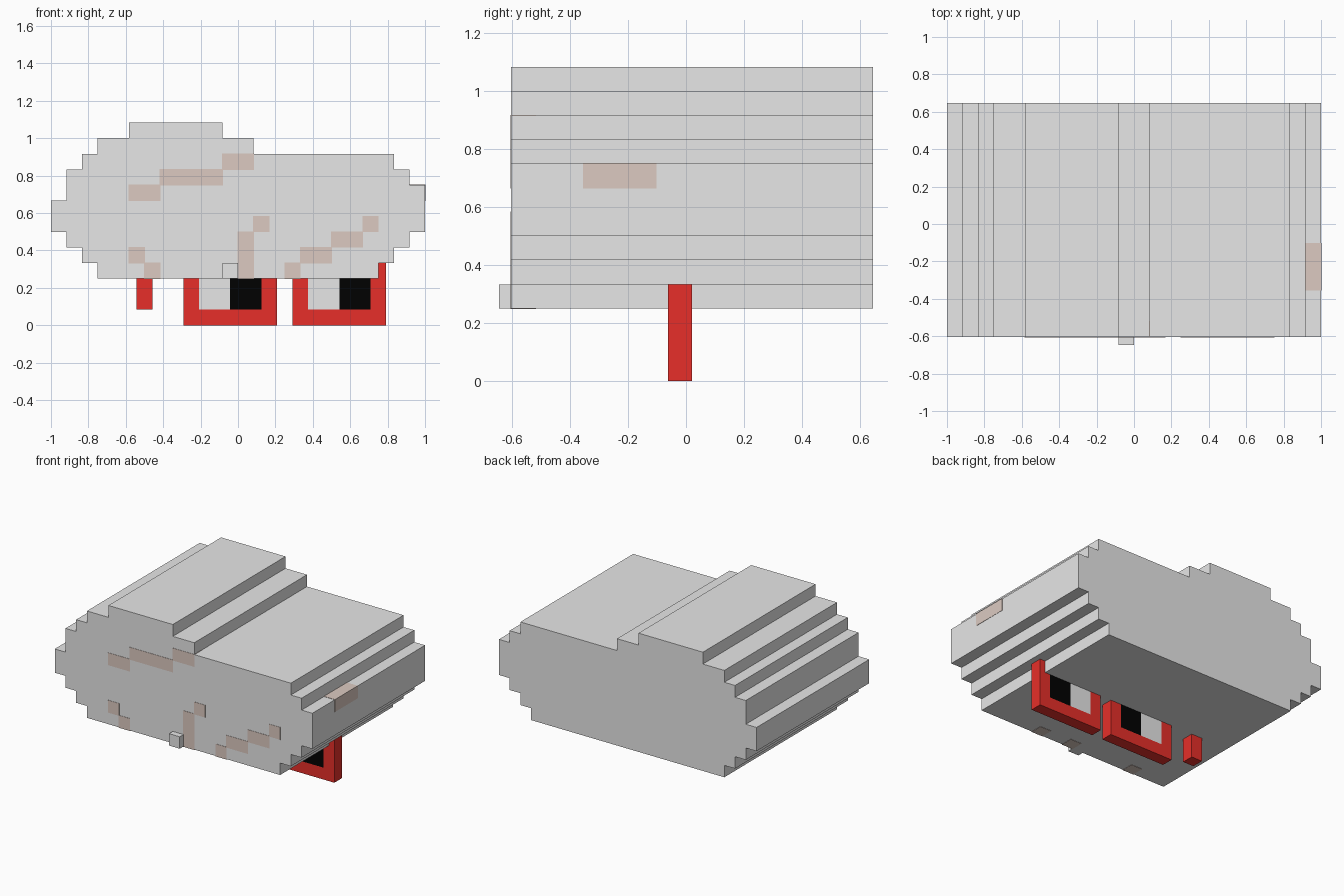
import bpy, bmesh

if "Cube" in bpy.data.objects:
    bpy.data.objects.remove(bpy.data.objects["Cube"])

U = 1 / 12            # one block
FRONT, BACK = -0.604, 0.646


def material(name, rgb):
    m = bpy.data.materials.new(name)
    lin = [(c / 255 / 12.92) if c < 11 else ((c / 255 + 0.055) / 1.055) ** 2.4 for c in rgb]
    m.diffuse_color = (*lin, 1)
    m.use_nodes = True
    m.node_tree.nodes["Principled BSDF"].inputs["Base Color"].default_value = m.diffuse_color
    return m


shell = material("pale grey", (238, 238, 238))
brown = material("pale brown", (220, 202, 193))
red = material("red", (243, 50, 44))
white = material("white", (255, 255, 255))
black = material("black", (1, 1, 1))


def finish(name, bm, mat):
    bmesh.ops.recalc_face_normals(bm, faces=bm.faces)
    me = bpy.data.meshes.new(name)
    bm.to_mesh(me)
    bm.free()
    me.materials.append(mat)
    ob = bpy.data.objects.new(name, me)
    bpy.context.collection.objects.link(ob)
    return ob


def boxes(name, mat, spans, grow=0.0):
    """One object from boxes given as (x0, x1, y0, y1, z0, z1) in units."""
    bm = bmesh.new()
    for s in spans:
        lo, hi = s[0::2], s[1::2]
        vs = bmesh.ops.create_cube(bm, size=1)["verts"]
        for v in vs:
            v.co = [h + grow if c > 0 else l - grow for c, l, h in zip(v.co, lo, hi)]
    return finish(name, bm, mat)


# Body: stepped outline, extruded front to back. Rows: left, right, bottom, top
rows = [(-9, 9, 3, 4), (-10, 10, 4, 5), (-11, 11, 5, 6), (-12, 12, 6, 8),
        (-11, 12, 8, 9), (-11, 11, 9, 10), (-10, 10, 10, 11),
        (-9, 1, 11, 12), (-7, -1, 12, 13)]
outline = []
for l, r, b, t in rows:
    outline += [(r, b), (r, t)]
for l, r, b, t in reversed(rows):
    outline += [(l, t), (l, b)]
# drop points in the middle of straight walls
n = len(outline)
outline = [p for i, p in enumerate(outline)
           if not (p[0] == outline[i - 1][0] == outline[(i + 1) % n][0])
           and p != outline[i - 1] and p != outline[(i + 1) % n]]
bm = bmesh.new()
face = bm.faces.new([bm.verts.new((x * U, FRONT, z * U)) for x, z in outline])
ext = bmesh.ops.extrude_face_region(bm, geom=[face])["geom"]
bmesh.ops.translate(bm, vec=(0, BACK - FRONT, 0),
                    verts=[v for v in ext if isinstance(v, bmesh.types.BMVert)])
finish("body", bm, shell)

# Small nub on the front
boxes("front_nub", shell, [(-U, 0, -0.646, FRONT + 0.02, 3 * U, 4 * U)])

# Brown markings, set into the body and standing barely proud of it
marks = [(-7, -5, 8, 9), (-5, -1, 9, 10), (-1, 1, 10, 11), (-7, -6, 4, 5),
         (-6, -5, 3, 4), (0, 1, 3, 6), (1, 2, 6, 7), (3, 4, 3, 4),
         (4, 6, 4, 5), (6, 8, 5, 6), (8, 9, 6, 7)]
boxes("front_markings", brown,
      [(l * U, r * U, FRONT, FRONT + U, b * U, t * U) for l, r, b, t in marks], 0.002)
boxes("side_marking", brown,
      [(11 * U, 12 * U, FRONT + 3 * U, FRONT + 6 * U, 8 * U, 9 * U)], 0.002)

# Glasses below the body
GY0, GY1 = -0.0625, 0.0208


def flat(x0, x1, z0, z1):
    return (x0 * U, x1 * U, GY0, GY1, z0 * U, z1 * U)


for side, x in (("left", -3.5), ("right", 3.5)):
    boxes(side + "_glasses_frame", red,
          [flat(x, x + 6, 0, 1), flat(x, x + 6, 5, 6),
           flat(x, x + 1, 1, 5), flat(x + 5, x + 6, 1, 5)])
    boxes(side + "_lens", white, [flat(x + 1, x + 3, 1, 5)])
    boxes(side + "_pupil", black, [flat(x + 3, x + 5, 1, 5)])
boxes("glasses_bridge", red, [flat(2.5, 3.5, 3.05, 4)])
boxes("glasses_arm", red, [flat(-6.5, -5.5, 1, 4), flat(-5.5, -3.5, 3.05, 4)])
